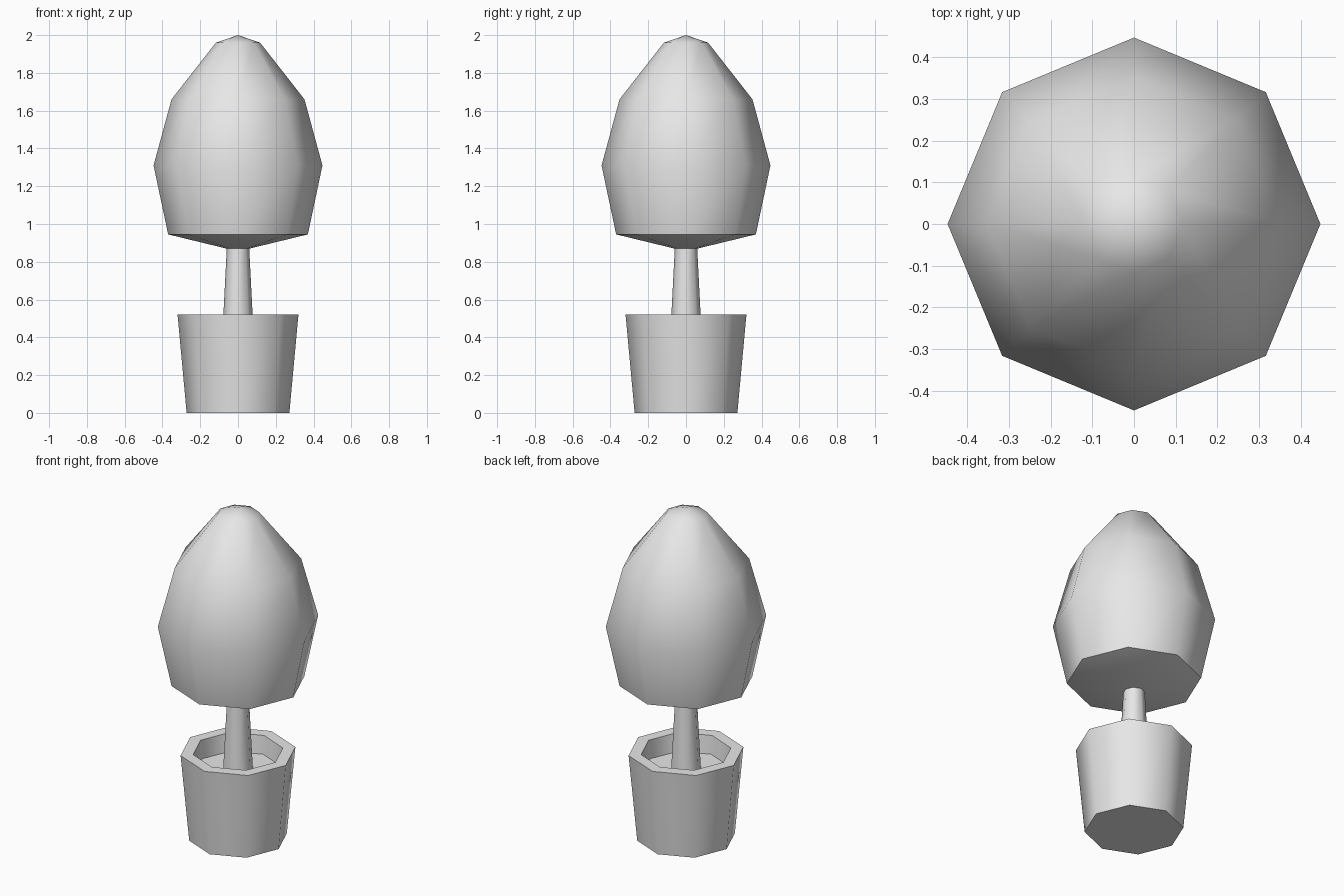
import bpy
import bmesh
from math import cos, sin, pi, radians

cube = bpy.data.objects.get("Cube")
if cube:
    bpy.data.objects.remove(cube)

SIDES = 8

grey = bpy.data.materials.new("plain_grey")
grey.use_nodes = True
colour = (0.8, 0.8, 0.8, 1)
grey.diffuse_color = colour
grey.node_tree.nodes["Principled BSDF"].inputs["Base Color"].default_value = colour


def lathe(name, profile):
    """Turn a (radius, height) profile into an eight-sided solid."""
    bm = bmesh.new()
    rings = []
    for r, z in profile:
        if r == 0:
            rings.append([bm.verts.new((0, 0, z))] * SIDES)
        else:
            rings.append([bm.verts.new((r * cos(2 * pi * i / SIDES),
                                        r * sin(2 * pi * i / SIDES), z))
                          for i in range(SIDES)])
    for low, high in zip(rings, rings[1:]):
        for i in range(SIDES):
            j = (i + 1) % SIDES
            corners = dict.fromkeys((low[i], low[j], high[j], high[i]))
            bm.faces.new(list(corners))
    # Flat caps where the profile stops short of the axis
    for ring in (rings[0], rings[-1]):
        if ring[0] is not ring[1]:
            bm.faces.new(ring)
    bmesh.ops.recalc_face_normals(bm, faces=bm.faces)
    mesh = bpy.data.meshes.new(name)
    bm.to_mesh(mesh)
    bm.free()
    mesh.materials.append(grey)
    obj = bpy.data.objects.new(name, mesh)
    bpy.context.collection.objects.link(obj)
    bpy.ops.object.select_all(action="DESELECT")
    obj.select_set(True)
    bpy.context.view_layer.objects.active = obj
    bpy.ops.object.shade_smooth_by_angle(angle=radians(50))
    return obj


# Tapered pot: outer wall, rim, inner wall and the soil as its inner floor
lathe("pot", [(0.272, 0), (0.32, 0.52), (0.25, 0.52), (0.24, 0.41)])

# Trunk rising from the soil into the foliage
lathe("trunk", [(0.083, 0.41), (0.058, 0.9)])

# Egg-shaped foliage with a shallow cone underneath
lathe("foliage", [(0, 0.855), (0.37, 0.945), (0.447, 1.31),
                  (0.352, 1.66), (0.117, 1.96), (0, 2.0)])
